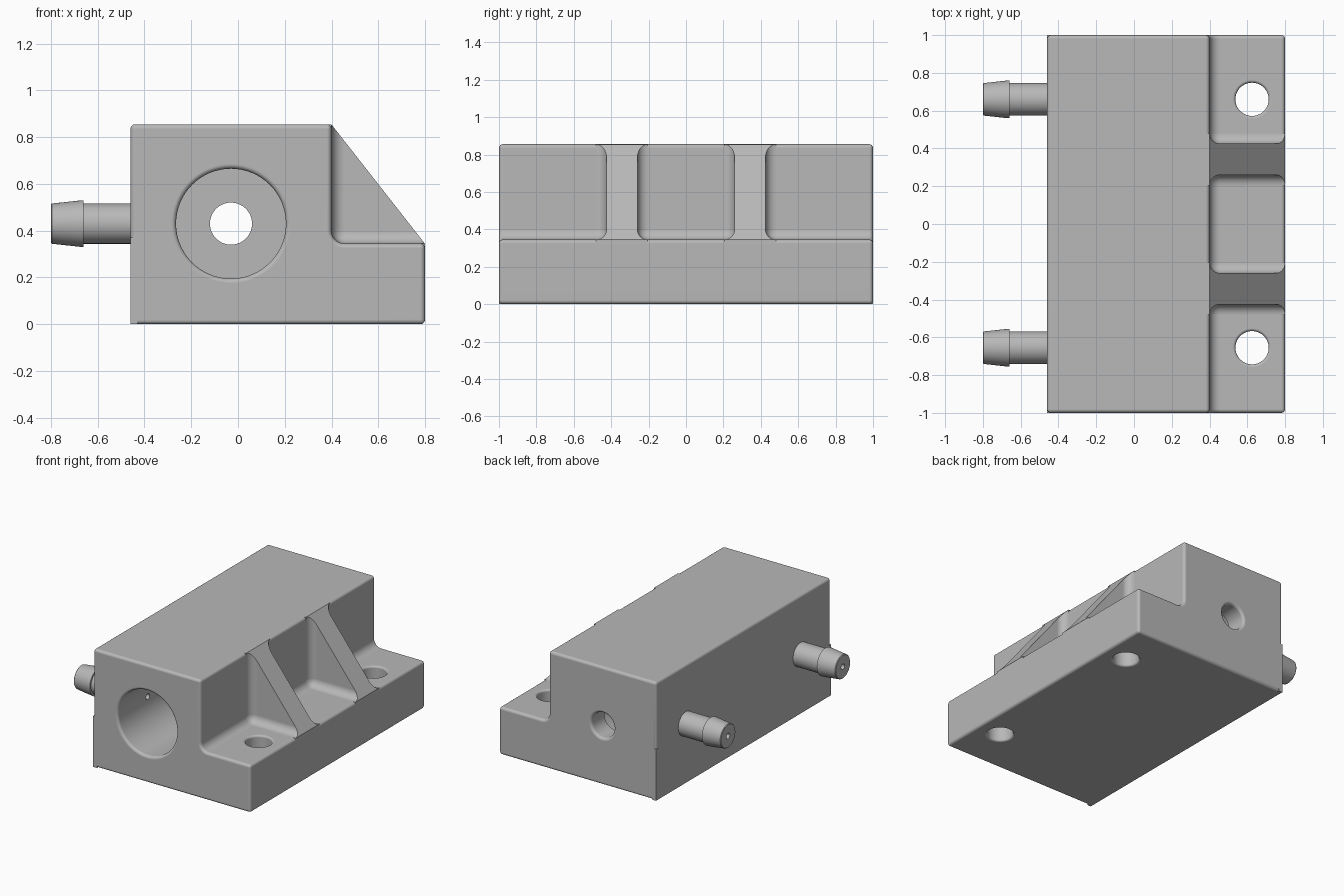
import bpy, bmesh
from math import sin, cos, pi, radians
from mathutils import Vector

if "Cube" in bpy.data.objects:
    bpy.data.objects.remove(bpy.data.objects["Cube"])

GREY = (0.48, 0.48, 0.48, 1)
grey = bpy.data.materials.new("plain grey")
grey.use_nodes = True
grey.diffuse_color = GREY
grey.node_tree.nodes["Principled BSDF"].inputs["Base Color"].default_value = GREY

LEFT, STEP, RIGHT = -0.46, 0.4, 0.8       # x of block side, step wall, flange edge
TOP, SHELF, AXIS = 0.855, 0.345, 0.43     # heights
FILLET, ROUND = 0.055, 0.02


def to_object(name, bm):
    bmesh.ops.recalc_face_normals(bm, faces=bm.faces)
    mesh = bpy.data.meshes.new(name)
    bm.to_mesh(mesh)
    bm.free()
    mesh.materials.append(grey)
    ob = bpy.data.objects.new(name, mesh)
    bpy.context.collection.objects.link(ob)
    return ob


def prism(profile, y0, y1):
    """Extrude an x-z profile along y."""
    bm = bmesh.new()
    face = bm.faces.new([bm.verts.new((x, y0, z)) for x, z in profile])
    out = bmesh.ops.extrude_face_region(bm, geom=[face])["geom"]
    moved = [v for v in out if isinstance(v, bmesh.types.BMVert)]
    bmesh.ops.translate(bm, verts=moved, vec=(0, y1 - y0, 0))
    return bm


def rectangle(x0, x1, z0, z1):
    return [(x0, z0), (x1, z0), (x1, z1), (x0, z1)]


def lathe(name, profile, origin, direction, closed=False, steps=64):
    """Turn (radius, distance) points about an axis."""
    bm = bmesh.new()
    vs = [bm.verts.new((r, 0, t)) for r, t in profile]
    pairs = list(zip(vs, vs[1:])) + ([(vs[-1], vs[0])] if closed else [])
    edges = [bm.edges.new(p) for p in pairs]
    bmesh.ops.spin(bm, geom=vs + edges, cent=(0, 0, 0), axis=(0, 0, 1),
                   angle=2 * pi, steps=steps)
    bmesh.ops.remove_doubles(bm, verts=bm.verts, dist=1e-5)
    turn = Vector(direction).to_track_quat('Z', 'Y').to_matrix()
    bmesh.ops.rotate(bm, verts=bm.verts, cent=(0, 0, 0), matrix=turn)
    bmesh.ops.translate(bm, verts=bm.verts, vec=origin)
    return to_object(name, bm)


def cut(target, cutter):
    mod = target.modifiers.new("cut", 'BOOLEAN')
    mod.operation, mod.solver, mod.object = 'DIFFERENCE', 'EXACT', cutter
    bpy.context.view_layer.objects.active = target
    bpy.ops.object.modifier_apply(modifier=mod.name)
    bpy.data.objects.remove(cutter)


def drill(target, radius, depth, origin, direction, rim=ROUND, through=False):
    """Cut a round hole with a softened rim; both rims when through."""
    arc = [(radius + rim * (1 - sin(a)), rim * (1 - cos(a)))
           for a in (i * pi / 10 for i in range(6))] if rim else [(radius, 0)]
    start = [(0, -0.05), (radius + rim, -0.05)] + arc
    if through:
        end = [(r, depth - t) for r, t in reversed(start)]
    else:
        end = [(radius, depth), (0, depth)]
    cut(target, lathe("hole_cutter", start + end, origin, direction))


def finish(ob):
    bpy.ops.object.select_all(action='DESELECT')
    ob.select_set(True)
    bpy.context.view_layer.objects.active = ob
    bpy.ops.object.shade_smooth_by_angle(angle=radians(32))
    mod = ob.modifiers.new("even shading", 'WEIGHTED_NORMAL')
    mod.keep_sharp = True


# Body: stepped block with a filleted inner corner and rounded outer edges
corner = [(STEP + FILLET * (1 - cos(a)), SHELF + FILLET * (1 - sin(a)))
          for a in (i * pi / 16 for i in range(9))]
bm = prism([(LEFT, 0), (LEFT, TOP), (STEP, TOP)] + corner
           + [(RIGHT, SHELF), (RIGHT, 0)], -1, 1)
outer = []
for e in bm.edges:
    a, b = (v.co for v in e.verts)
    along = abs(a.y - b.y) > 1
    kept_sharp = a.x < LEFT + 0.01 and a.z < 0.01
    in_corner = any(abs(a.x - x) + abs(a.z - z) < 1e-4 for x, z in corner)
    if not along or not (kept_sharp or in_corner):
        outer.append(e)
bmesh.ops.bevel(bm, geom=outer, offset=ROUND, segments=4, profile=0.5,
                affect='EDGES', clamp_overlap=False)
body = to_object("body", bm)

# Main bore, rear outlet, mounting holes and side ducts
drill(body, 0.235, 1.85, (-0.03, -1, AXIS), (0, 1, 0))
drill(body, 0.09, 0.3, (-0.03, 1, AXIS), (0, -1, 0))
for y in (-0.655, 0.66):
    drill(body, 0.088, SHELF, (0.625, y, SHELF), (0, 0, -1), 0.015, True)
    drill(body, 0.02, 0.3, (LEFT, y, AXIS), (1, 0, 0), 0)
finish(body)

# Square lower corners on the fitting side
for name, s in (("front", -1), ("back", 1)):
    ends = sorted((s * 1.0005, s * 0.97))
    to_object(name + "_square_corner",
              prism(rectangle(LEFT - 0.0005, LEFT + 0.03, 0, 0.37), *ends))

# Sloping ribs, flared where they meet the wall and the shelf
INNER, OUTER = 0.26, 0.425
wedge = [(STEP - 0.1, 0.3), (STEP - 0.1, TOP - 0.001), (STEP, TOP - 0.001),
         (RIGHT - 0.001, SHELF), (RIGHT - 0.001, 0.3)]
for name, s in (("front_rib", -1), ("back_rib", 1)):
    ends = sorted((s * (INNER - FILLET), s * (OUTER + FILLET)))
    rib = to_object(name, prism(wedge, *ends))
    for span in ((-INNER, INNER), sorted((s * OUTER, s * 1.5))):
        bm = prism(rectangle(STEP, 1.5, SHELF, 1.5), *span)
        bmesh.ops.bevel(bm, geom=bm.edges[:], offset=FILLET, segments=8,
                        profile=0.5, affect='EDGES')
        cut(rib, to_object("pocket_cutter", bm))
    finish(rib)

# Hose fittings: hollow stem with a tapered barb
barb = [(0.02, 0), (0.086, 0), (0.086, 0.2), (0.1, 0.2), (0.1, 0.207),
        (0.086, 0.336), (0.082, 0.34), (0.02, 0.34)]
for name, y in (("front_hose_fitting", -0.655), ("back_hose_fitting", 0.66)):
    finish(lathe(name, barb, (LEFT, y, AXIS), (-1, 0, 0), closed=True))
